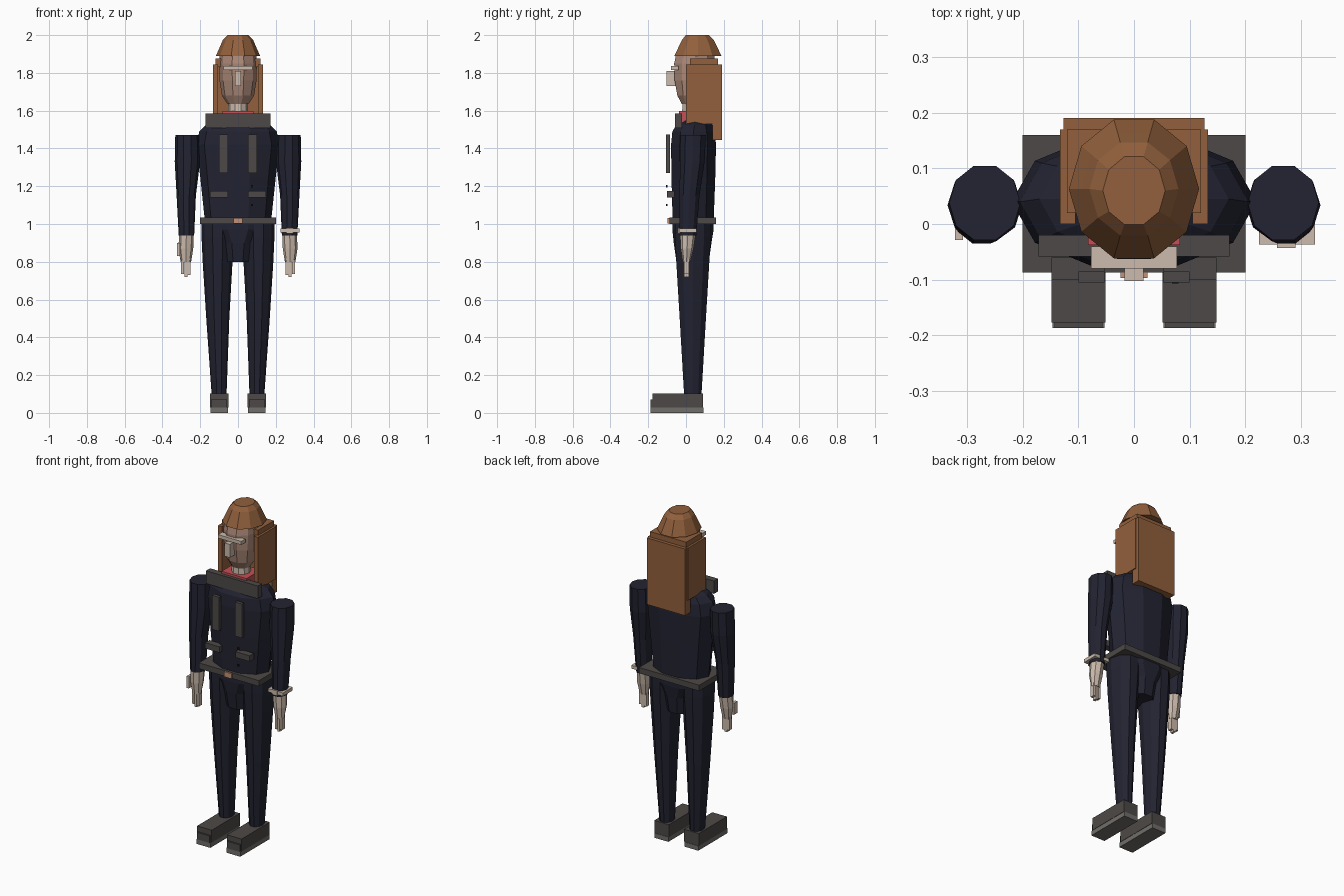
import bpy, bmesh, math


def colour(name, r, g, b):
    m = bpy.data.materials.new(name)
    lin = [((c / 255 + 0.055) / 1.055) ** 2.4 for c in (r, g, b)]
    m.diffuse_color = (*lin, 1)
    return m


NAVY = colour("navy cloth", 34, 35, 49)
GREY = colour("dark grey", 77, 73, 71)
SOLE = colour("sole grey", 113, 110, 107)
HAIR = colour("brown hair", 146, 96, 60)
SKIN = colour("pale skin", 204, 187, 172)
FACE = colour("face skin", 172, 137, 120)
RED = colour("red scarf", 196, 80, 86)
TAN = colour("buckle tan", 196, 145, 120)
BLACK = colour("button black", 24, 24, 30)


def finish(name, bm, mat):
    bmesh.ops.recalc_face_normals(bm, faces=bm.faces)
    me = bpy.data.meshes.new(name)
    bm.to_mesh(me)
    bm.free()
    me.materials.append(mat)
    ob = bpy.data.objects.new(name, me)
    bpy.context.collection.objects.link(ob)
    return ob


def box(name, mat, x0, x1, y0, y1, z0, z1):
    bm = bmesh.new()
    bmesh.ops.create_cube(bm, size=1)
    for v in bm.verts:
        v.co.x = x0 if v.co.x < 0 else x1
        v.co.y = y0 if v.co.y < 0 else y1
        v.co.z = z0 if v.co.z < 0 else z1
    return finish(name, bm, mat)


def loft(name, mat, rings, n=10):
    """Join elliptical rings given as (z, centre x, centre y, radius x, radius y)."""
    bm = bmesh.new()
    loops = []
    for z, cx, cy, rx, ry in rings:
        angles = [2 * math.pi * i / n for i in range(n)]
        loops.append([bm.verts.new((cx + rx * math.cos(a), cy + ry * math.sin(a), z)) for a in angles])
    for a, b in zip(loops, loops[1:]):
        for i in range(n):
            j = (i + 1) % n
            bm.faces.new((a[i], a[j], b[j], b[i]))
    bm.faces.new(loops[0][::-1])
    bm.faces.new(loops[-1])
    return finish(name, bm, mat)


def sided_box(name, mat, s, x0, x1, *rest):
    return box(name, mat, *sorted((s * x0, s * x1)), *rest)


# Jacket body, from crotch to neck
loft("jacket", NAVY, [
    (0.80, 0, 0.035, 0.085, 0.09), (0.90, 0, 0.035, 0.105, 0.105),
    (0.97, 0, 0.037, 0.175, 0.115), (1.04, 0, 0.038, 0.178, 0.115),
    (1.25, 0, 0.039, 0.20, 0.122), (1.42, 0, 0.04, 0.22, 0.125),
    (1.49, 0, 0.04, 0.205, 0.118), (1.525, 0, 0.045, 0.17, 0.10),
    (1.56, 0, 0.045, 0.08, 0.06)])

# Belt and buckle
box("belt", GREY, -0.2, 0.2, -0.087, 0.16, 1.0, 1.035)
box("buckle", TAN, -0.024, 0.024, -0.097, -0.085, 1.002, 1.033)

# Collar, scarf and neck
box("collar", GREY, -0.172, 0.172, -0.058, -0.02, 1.508, 1.585)
box("scarf", RED, -0.083, 0.083, -0.038, 0.10, 1.52, 1.598)
loft("neck", SKIN, [(1.55, 0, 0.03, 0.055, 0.055), (1.66, 0, 0.03, 0.05, 0.05)])

# Head and face
loft("head", FACE, [
    (1.635, 0, 0.03, 0.055, 0.055), (1.68, 0, 0.035, 0.085, 0.085),
    (1.76, 0, 0.04, 0.098, 0.105), (1.85, 0, 0.045, 0.10, 0.113),
    (1.91, 0, 0.05, 0.095, 0.105)])
box("brow", SKIN, -0.077, 0.077, -0.08, -0.04, 1.815, 1.836)
box("nose", SKIN, -0.017, 0.017, -0.102, -0.055, 1.73, 1.81)

# Hair cap, crown and back panel
loft("hair_cap", HAIR, [
    (1.89, 0, 0.063, 0.117, 0.131), (1.94, 0, 0.063, 0.095, 0.106),
    (1.975, 0, 0.063, 0.080, 0.088), (2.0, 0, 0.06, 0.056, 0.064)])
box("hair_crown", HAIR, -0.12, 0.12, 0.02, 0.17, 1.83, 1.877)
box("hair_back", HAIR, -0.127, 0.127, 0.14, 0.19, 1.445, 1.845)

for s, side in ((-1, "right"), (1, "left")):
    # Side hair panel
    sided_box("hair_side_" + side, HAIR, s, 0.105, 0.133, 0.0, 0.17, 1.53, 1.845)

    # Sleeve
    loft("sleeve_" + side, NAVY, [
        (0.94, s * 0.273, 0.01, 0.041, 0.047), (1.15, s * 0.274, 0.018, 0.051, 0.056),
        (1.33, s * 0.268, 0.034, 0.067, 0.068), (1.47, s * 0.268, 0.038, 0.064, 0.07)])

    # Hand and fingers
    loft("hand_" + side, SKIN, [
        (0.80, s * 0.276, 0.003, 0.028, 0.02), (0.87, s * 0.276, 0.006, 0.039, 0.034),
        (0.95, s * 0.273, 0.01, 0.039, 0.042)], 8)
    for i, low in enumerate((0.73, 0.72, 0.735)):
        x = 0.259 + 0.017 * i
        sided_box(f"finger_{side}_{i + 1}", SKIN, s, x - 0.0075, x + 0.0075,
                  -0.01, 0.016, low, 0.82)

    # Trouser leg
    loft("trouser_leg_" + side, NAVY, [
        (0.09, s * 0.1, 0.036, 0.039, 0.048), (0.5, s * 0.107, 0.036, 0.061, 0.073),
        (0.80, s * 0.108, 0.036, 0.079, 0.092), (0.93, s * 0.108, 0.037, 0.085, 0.1),
        (1.01, s * 0.108, 0.037, 0.085, 0.1)])

    # Shoe
    sided_box("shoe_" + side, GREY, s, 0.051, 0.148, -0.177, 0.09, 0.028, 0.103)
    sided_box("shoe_toe_" + side, GREY, s, 0.057, 0.143, -0.187, -0.16, 0.028, 0.07)
    sided_box("sole_" + side, SOLE, s, 0.053, 0.146, -0.187, 0.092, 0.0, 0.028)

    # Chest strap and pocket flap
    sided_box("chest_strap_" + side, GREY, s, 0.053, 0.1, -0.105, -0.085, 1.27, 1.475)
    sided_box("pocket_flap_" + side, GREY, s, 0.053, 0.148, -0.1, -0.06, 1.14, 1.175)

# Cuff on the left wrist, small thumb on the right hand
box("cuff", SKIN, 0.225, 0.325, -0.037, 0.055, 0.955, 0.975)
box("cuff_face", SKIN, 0.257, 0.29, -0.043, -0.03, 0.95, 0.98)
box("thumb", SKIN, -0.322, -0.307, -0.029, 0.005, 0.83, 0.9)

# Jacket buttons
for z in (1.1, 1.2):
    box("button", BLACK, 0.068, 0.08, -0.107, -0.099, z - 0.006, z + 0.006)
